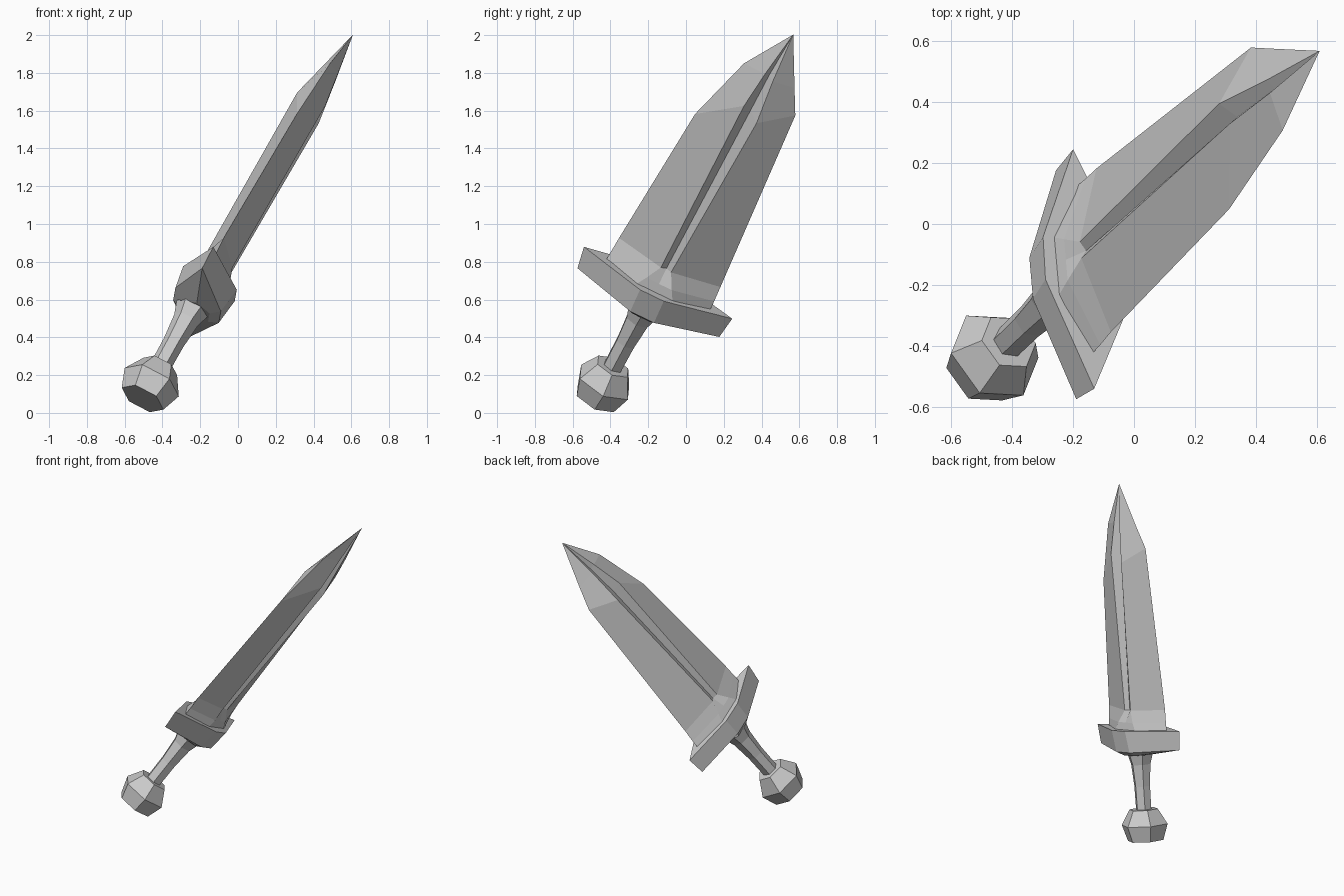
import bpy, bmesh, math
from mathutils import Matrix, Vector

cube = bpy.data.objects.get("Cube")
if cube:
    bpy.data.objects.remove(cube, do_unlink=True)

# Tilted frame: local X = blade thickness, Y = blade width, Z = towards the tip;
# the origin is the middle of the guard's upper face
axis = Vector((0.439, 0.423, 0.793)).normalized()
wide = Vector((-0.08, 0.896, -0.436))
wide = (wide - axis * wide.dot(axis)).normalized()
thick = wide.cross(axis)
frame = Matrix((thick, wide, axis)).transposed().to_4x4()
frame.translation = (-0.165, -0.15, 0.69)

steel = bpy.data.materials.new("grey steel")
steel.use_nodes = True
steel.diffuse_color = (0.6, 0.6, 0.6, 1)
steel.node_tree.nodes["Principled BSDF"].inputs["Base Color"].default_value = (0.6, 0.6, 0.6, 1)


def loft(name, rings, tip=None):
    """Skin equal-sized rings of points and close both ends."""
    bm = bmesh.new()
    loops = [[bm.verts.new(p) for p in ring] for ring in rings]
    n = len(loops[0])
    for a, b in zip(loops, loops[1:]):
        for i in range(n):
            j = (i + 1) % n
            bm.faces.new((a[i], a[j], b[j], b[i]))
    bm.faces.new(loops[0][::-1])
    if tip:
        top = bm.verts.new(tip)
        for i in range(n):
            bm.faces.new((loops[-1][i], loops[-1][(i + 1) % n], top))
    else:
        bm.faces.new(loops[-1])
    bmesh.ops.recalc_face_normals(bm, faces=bm.faces)
    mesh = bpy.data.meshes.new(name)
    bm.to_mesh(mesh)
    bm.free()
    mesh.materials.append(steel)
    obj = bpy.data.objects.new(name, mesh)
    obj.matrix_world = frame
    bpy.context.collection.objects.link(obj)
    return obj


def blade_ring(mid, edge_a, edge_b, crest_a, crest_b, crest_t, groove_t):
    """Diamond section with a V groove down each face; edges and crests are (width, z)."""
    groove = (0, (crest_a[1] + crest_b[1]) / 2)
    return [(mid, *edge_a),
            (mid + crest_t, *crest_a), (mid + groove_t, *groove), (mid + crest_t, *crest_b),
            (mid, *edge_b),
            (mid - crest_t, *crest_b), (mid - groove_t, *groove), (mid - crest_t, *crest_a)]


def ring(radius, z, sides=6, turn=0.0):
    return [(radius * math.cos(turn + math.tau * i / sides),
             radius * math.sin(turn + math.tau * i / sides), z) for i in range(sides)]


# Blade: a flared collar at the guard, then a groove that widens along the blade
loft("blade", [
    blade_ring(0.01, (-0.30, -0.01), (0.314, -0.01), (-0.11, -0.01), (0.11, -0.01), 0.11, 0.11),
    blade_ring(0.01, (-0.297, 0.05), (0.311, 0.05), (-0.075, 0.05), (0.075, 0.05), 0.10, 0.10),
    blade_ring(0.005, (-0.293, 0.14), (0.305, 0.14), (-0.03, 0.13), (0.03, 0.13), 0.08, 0.06),
    blade_ring(0.02, (-0.248, 1.00), (0.226, 1.25), (-0.046, 1.21), (0.056, 1.15), 0.083, 0.035),
    blade_ring(0.03, (-0.146, 1.40), (0.152, 1.40), (-0.025, 1.42), (0.03, 1.40), 0.046, 0.018),
], tip=(0.04, 0.012, 1.684))

# Guard: long six-sided bar with sharp ends and a bulging underside
loft("guard", [
    [(0.02, -0.10, -0.18), (0.10, -0.05, -0.18), (0.10, 0.05, -0.18),
     (0.02, 0.10, -0.18), (-0.07, 0.06, -0.18), (-0.07, -0.05, -0.18)],
    [(0, -0.412, -0.13), (0.15, -0.07, -0.15), (0.15, 0.07, -0.15),
     (0, 0.425, -0.13), (-0.125, 0.09, -0.135), (-0.125, -0.06, -0.135)],
    [(0, -0.435, 0), (0.17, -0.08, 0), (0.17, 0.06, 0),
     (0, 0.44, 0), (-0.14, 0.10, 0), (-0.145, -0.056, 0)],
])

# Grip: flares where it meets the guard
loft("grip", [ring(0.055, -0.60), ring(0.057, -0.40), ring(0.07, -0.25), ring(0.095, -0.17)])

# Pommel: faceted knob with a broad blunt end
loft("pommel", [ring(0.125, -0.775, turn=0.09), ring(0.162, -0.665, turn=0.09),
                ring(0.10, -0.56, turn=0.09)])
